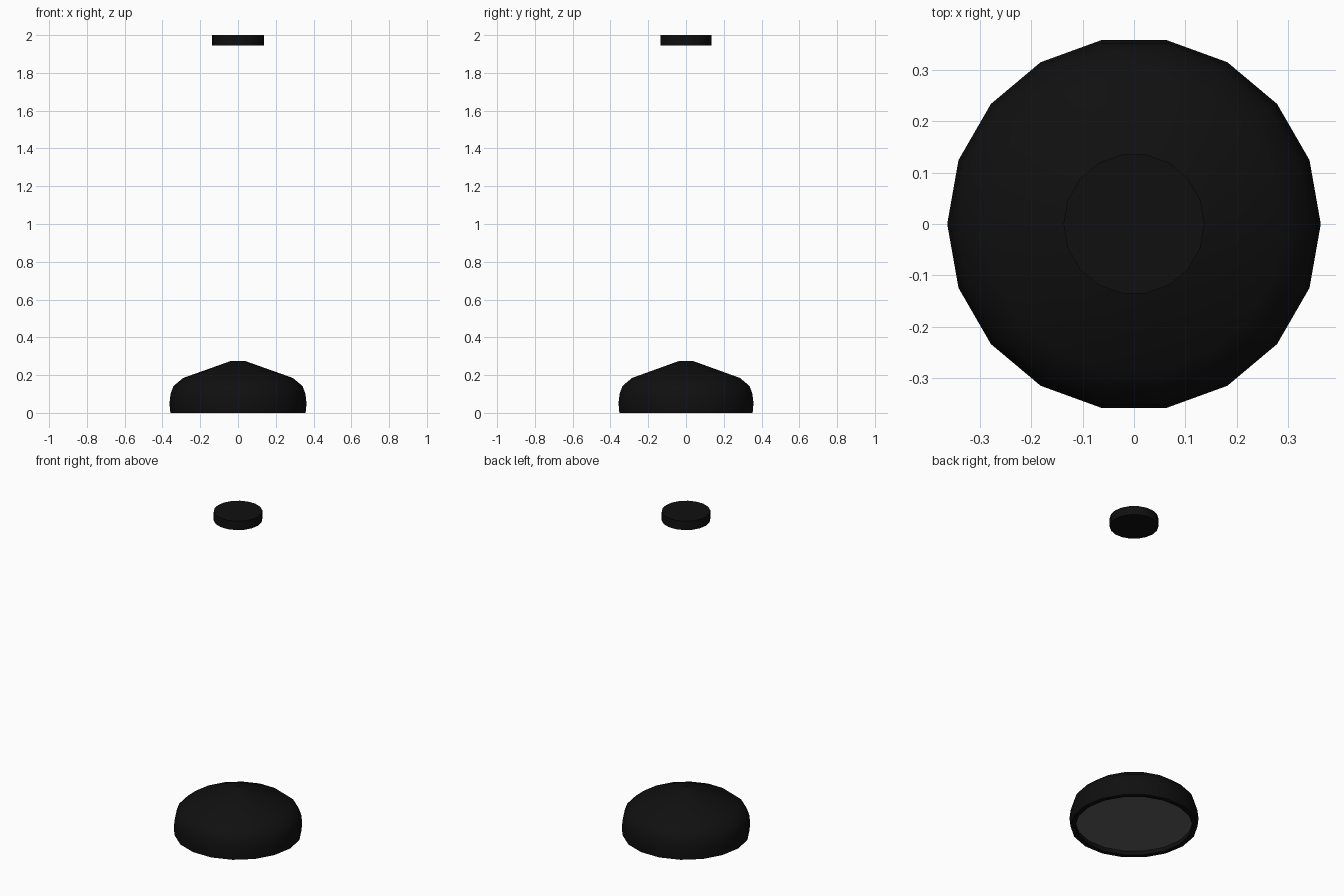
import bpy, bmesh, math

if "Cube" in bpy.data.objects:
    bpy.data.objects.remove(bpy.data.objects["Cube"])

SIDES = 18


def material(name, rgb):
    m = bpy.data.materials.new(name)
    m.diffuse_color = (*rgb, 1)
    m.use_nodes = True
    m.node_tree.nodes["Principled BSDF"].inputs["Base Color"].default_value = m.diffuse_color
    return m


black = material("black", (0.005, 0.005, 0.005))
grey = material("grey", (0.12, 0.12, 0.12))


def lathe(name, profile, mat, cap_start=True, cap_end=True):
    """Spin (radius, z) points, running from bottom outward to top, around z."""
    bm = bmesh.new()
    rings = [[bm.verts.new((r * math.cos(math.tau * i / SIDES),
                            r * math.sin(math.tau * i / SIDES), z))
              for i in range(SIDES)] for r, z in profile]
    for a, b in zip(rings, rings[1:]):
        for i in range(SIDES):
            j = (i + 1) % SIDES
            bm.faces.new((a[i], a[j], b[j], b[i]))
    if cap_start:
        bm.faces.new(rings[0][::-1])
    if cap_end:
        bm.faces.new(rings[-1])
    me = bpy.data.meshes.new(name)
    bm.to_mesh(me)
    bm.free()
    me.materials.append(mat)
    ob = bpy.data.objects.new(name, me)
    bpy.context.collection.objects.link(ob)
    bpy.context.view_layer.objects.active = ob
    bpy.ops.object.select_all(action='DESELECT')
    ob.select_set(True)
    bpy.ops.object.shade_smooth_by_angle(angle=math.radians(35))
    return ob


# Weighted dome base with a thin rim around its recessed underside
base = lathe("domed_base", [(0.33, 0.025), (0.33, 0), (0.358, 0), (0.363, 0.05),
                            (0.357, 0.10), (0.342, 0.142), (0.29, 0.185),
                            (0.037, 0.275)], black)

# The cap inside the recess is grey
base.data.materials.append(grey)
for p in base.data.polygons:
    if p.normal.z < -0.9 and p.center.z > 0.01:
        p.material_index = 1

# Separate disc at the top
lathe("top_disc", [(0.137, 1.945), (0.137, 2.0)], black)
